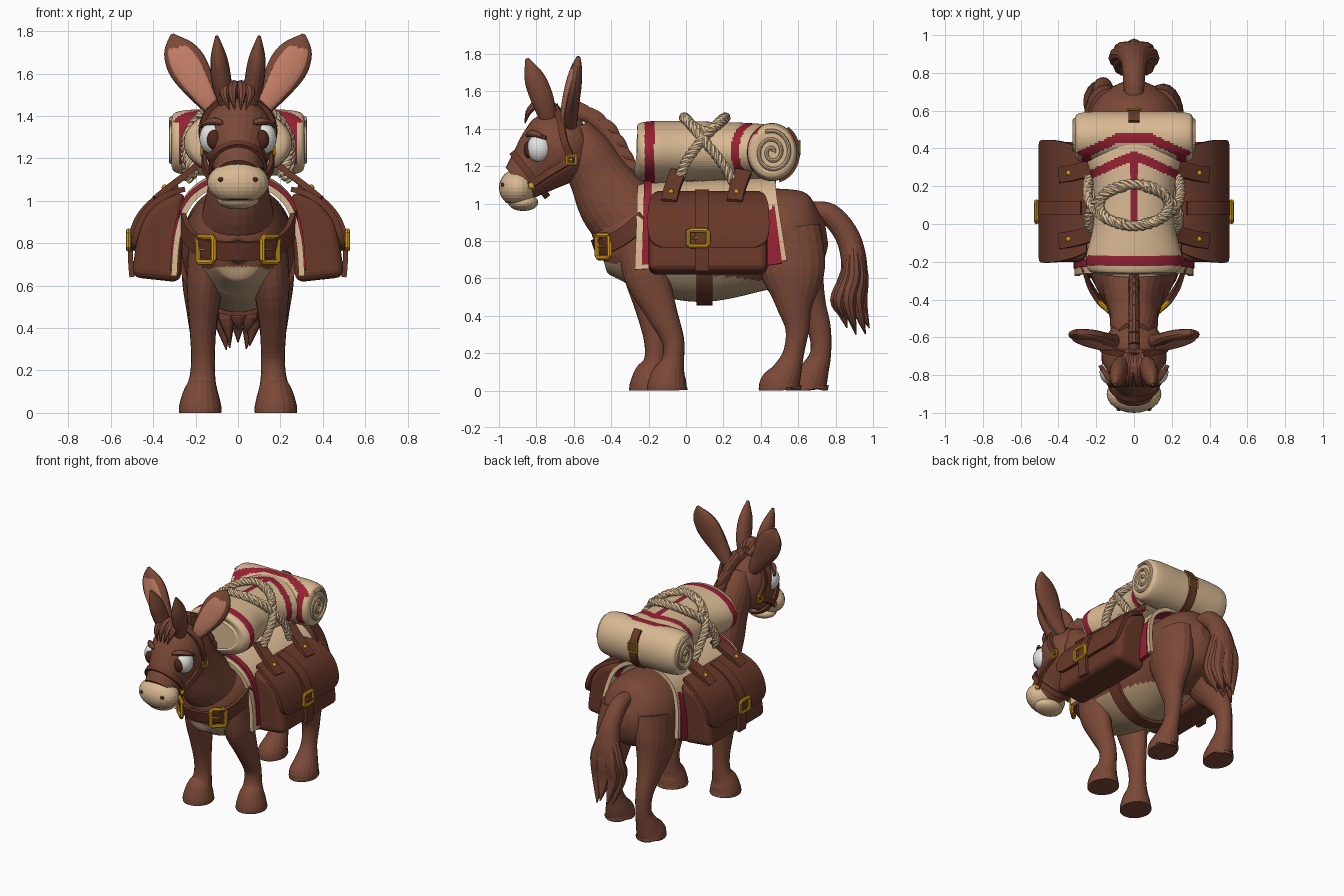
import bpy, bmesh, math, random
from mathutils import Vector as V

random.seed(4)
if "Cube" in bpy.data.objects:
    bpy.data.objects.remove(bpy.data.objects["Cube"])
X, Y, Z = V((1, 0, 0)), V((0, 1, 0)), V((0, 0, 1))
made = []


def material(name, rgb):
    m = bpy.data.materials.new(name)
    lin = [(c / 255) ** 2.2 for c in rgb] + [1]
    m.use_nodes = True
    m.diffuse_color = lin
    m.node_tree.nodes["Principled BSDF"].inputs["Base Color"].default_value = lin
    return m


fur = material("brown fur", (122, 74, 58))
leather = material("dark leather", (104, 59, 45))
belly = material("pale belly", (184, 154, 120))
cream = material("cream cloth", (216, 184, 146))
red = material("red stripe", (148, 38, 54))
gold = material("gold metal", (212, 154, 28))
white = material("eye white", (228, 228, 226))
pink = material("ear pink", (192, 124, 100))
rope_tan = material("rope tan", (222, 192, 152))
dark = material("dark eye brown", (80, 42, 33))


def finish(name, bm, mats, rule=None):
    bmesh.ops.recalc_face_normals(bm, faces=bm.faces)
    bm.normal_update()
    if rule:
        for f in bm.faces:
            f.material_index = int(rule(f.calc_center_median(), f.normal))
    me = bpy.data.meshes.new(name)
    bm.to_mesh(me)
    bm.free()
    for m in mats:
        me.materials.append(m)
    ob = bpy.data.objects.new(name, me)
    bpy.context.collection.objects.link(ob)
    made.append(ob)
    return ob


def spline(rows, sub, closed=False):
    """Smooth curve through rows of equal-length tuples."""
    rows = [V(r) for r in rows]
    n, out = len(rows), []
    for i in range(n if closed else n - 1):
        pick = lambda k: rows[k % n] if closed else rows[max(0, min(n - 1, k))]
        p, a, b, q = (pick(i + k) for k in (-1, 0, 1, 2))
        for j in range(sub):
            t = j / sub
            out.append(a + (b - p) * (t / 2) + (p * 2 - a * 5 + b * 4 - q) * (t * t / 2)
                       + (a * 3 - p - b * 3 + q) * (t ** 3 / 2))
    return out if closed else out + [rows[-1]]


def sweep(name, rows, mats, side=X, n=16, sub=5, box=False, closed=False, rule=None):
    """Loft rings through (x, y, z, half width, half depth); width runs along side."""
    rows = spline(rows, sub, closed)
    pts = [V(r[:3]) for r in rows]
    last = len(pts) - 1
    bm, rings, u = bmesh.new(), [], side.copy()
    for i, r in enumerate(rows):
        nxt = pts[(i + 1) % len(pts)] if closed else pts[min(i + 1, last)]
        prv = pts[i - 1] if closed else pts[max(i - 1, 0)]
        t = (nxt - prv).normalized()
        u = (u - t * u.dot(t)).normalized()
        v = t.cross(u)
        if box:
            shape = [(1, 1), (-1, 1), (-1, -1), (1, -1)]
        else:
            shape = [(math.cos(k * math.tau / n), math.sin(k * math.tau / n)) for k in range(n)]
        ring = []
        for c, s in shape:
            p = pts[i] + u * c * r[3] + v * s * r[4]
            p.z = max(p.z, 0)
            ring.append(bm.verts.new(p))
        rings.append(ring)
    k = len(rings[0])
    for i in range(len(rings) if closed else last):
        a, b = rings[i], rings[(i + 1) % len(rings)]
        for j in range(k):
            bm.faces.new((a[j], a[(j + 1) % k], b[(j + 1) % k], b[j]))
    if not closed:
        bm.faces.new(rings[0])
        bm.faces.new(rings[-1])
    return finish(name, bm, mats if isinstance(mats, list) else [mats], rule)


def strap(name, pts, w, side, t=.012, closed=False):
    return sweep(name, [(*p, w, t) for p in pts], leather, side, box=True, closed=closed, sub=6)


def ball(name, c, r, mat):
    bm = bmesh.new()
    bmesh.ops.create_uvsphere(bm, u_segments=24, v_segments=16, radius=1)
    for v in bm.verts:
        v.co = V(c) + V([a * b for a, b in zip(v.co, r)])
    return finish(name, bm, [mat])


def slab(name, profile, y0, y1, mat, bevel):
    """Extrude an x-z profile along y and round its edges."""
    bm = bmesh.new()
    face = bm.faces.new([bm.verts.new((x, y0, z)) for x, z in profile])
    new = bmesh.ops.extrude_face_region(bm, geom=[face])["geom"]
    bmesh.ops.translate(bm, verts=[g for g in new if isinstance(g, bmesh.types.BMVert)], vec=(0, y1 - y0, 0))
    bmesh.ops.recalc_face_normals(bm, faces=bm.faces)
    bmesh.ops.bevel(bm, geom=bm.edges[:], offset=bevel, segments=4, affect='EDGES', profile=.5)
    return finish(name, bm, [mat])


def buckle(name, c, u, v, w, h, r=.013):
    c = V(c)
    corners = [c + u * (w * a) + v * (h * b) for a, b in ((1, .8), (.8, 1), (-.8, 1), (-1, .8), (-1, -.8), (-.8, -1), (.8, -1), (1, -.8))]
    sweep(name, [(*p, r, r) for p in corners], gold, u.cross(v), n=8, sub=1, closed=True)
    sweep(name + "_tongue", [(*(c - u * w), r * .4, r * .4), (*c, r * .4, r * .4)], gold, v, n=6, sub=1)


def rope(name, pts, closed=False, r=.0135, turns=9):
    core = spline(pts, 16, closed)
    for k in range(3):
        rows = []
        for i, p in enumerate(core):
            t = (core[(i + 1) % len(core)] - core[i]) if i < len(core) - 1 else core[i] - core[i - 1]
            u = t.cross(V((.3, .2, 1))).normalized()
            v = t.normalized().cross(u)
            a = math.tau * (turns * i / len(core) + k / 3)
            rows.append((*(p + (u * math.cos(a) + v * math.sin(a)) * r), r * 1.1, r * 1.1))
        sweep(f"{name}_strand_{k + 1}", rows, rope_tan, V((.5, .4, .8)), n=7, sub=2, closed=closed)


# Body with pale underside
sweep("torso", [(0, -.475, .76, .04, .05), (0, -.44, .77, .13, .15), (0, -.3, .79, .215, .235), (0, -.1, .78, .25, .28),
                (0, .1, .77, .265, .295), (0, .35, .8, .26, .275), (0, .55, .83, .25, .25), (0, .68, .84, .18, .2),
                (0, .75, .85, .06, .07)], [fur, belly], n=96, sub=14,
      rule=lambda c, nn: c.z < .69 - .12 * (c.y + .45) and c.y < .43)
sweep("neck", [(0, -.25, .85, .19, .2), (0, -.38, 1, .155, .195), (0, -.47, 1.15, .13, .16), (0, -.54, 1.28, .125, .14),
               (0, -.6, 1.4, .09, .09)], fur, n=24)

# Head and muzzle
sweep("head", [(0, -.54, 1.41, .04, .05), (0, -.58, 1.385, .12, .13), (0, -.67, 1.31, .17, .2), (0, -.74, 1.25, .157, .185),
               (0, -.82, 1.175, .12, .145), (0, -.89, 1.11, .11, .11)], fur, n=28)
ball("muzzle", (0, -.9, 1.085), (.145, .1, .1), cream)
ball("lower_lip", (0, -.87, 1.005), (.1, .08, .045), cream)
ball("mouth", (0, -.9, 1.01), (.09, .068, .012), dark)
for s, tag in ((1, "left"), (-1, "right")):
    ball(tag + "_nostril", (s * .08, -.978, 1.1), (.014, .012, .011), dark)
    ball(tag + "_eye", (s * .12, -.785, 1.295), (.062, .066, .075), white)
    ball(tag + "_pupil", (s * .112, -.84, 1.288), (.035, .026, .046), dark)
    sweep(tag + "_brow", [(s * .06, -.85, 1.36, .008, .01), (s * .12, -.825, 1.375, .02, .016), (s * .18, -.75, 1.35, .008, .01)], fur, n=10)
    # Wide rear ears with a pale inner face, and narrow front ears
    ear = [(s * .09, -.62, 1.4, .03, .035), (s * .155, -.62, 1.5, .065, .045), (s * .235, -.6, 1.63, .093, .042),
           (s * .285, -.585, 1.72, .07, .03), (s * .31, -.575, 1.785, .008, .01)]
    sweep(tag + "_rear_ear", ear, fur, V((s * .85, 0, -.5)))
    sweep(tag + "_rear_ear_inner", [(x, y - b * .72, z - .01, a * .74, b * .4) for x, y, z, a, b in ear], pink, V((s * .85, 0, -.5)))
    sweep(tag + "_front_ear", [(s * .05, -.73, 1.43, .03, .04), (s * .075, -.765, 1.55, .046, .06), (s * .09, -.81, 1.67, .04, .055),
                               (s * .1, -.85, 1.775, .008, .01)], fur)

# Mane and forelock
crest = [(0, -.66, 1.47), (0, -.56, 1.48), (0, -.44, 1.4), (0, -.36, 1.26), (0, -.28, 1.13), (0, -.23, 1.06)]
sweep("mane", [(*p, .03, .035) for p in crest], fur)
for i, p in enumerate(spline(crest, 2)[1:-2]):
    sweep(f"mane_tuft_{i + 1}", [(0, p.y - .02, p.z + .01, .03, .06), (0, p.y + .04, p.z - .005, .025, .038), (0, p.y + .09, p.z - .045, .003, .003)],
          fur, n=10, sub=4)
for i, x in enumerate((-.05, -.02, .015, .045)):
    sweep(f"forelock_{i + 1}", [(x / 2, -.68, 1.48, .03, .03), (x, -.76, 1.545, .03, .025), (x * 1.3, -.835, 1.5, .02, .018),
                                (x * .8, -.86, 1.43, .003, .003)], fur, n=8)

# Legs: each takes a side, and the y of its shin and hoof
for s, tag, shin, hoof in ((1, "left", -.07, -.1), (-1, "right", -.165, -.195)):
    sweep(tag + "_front_leg", [(s * .13, -.24, .82, .1, .13), (s * .155, -.21, .62, .088, .122), (s * .165, (shin - .2) / 2, .43, .066, .086),
                               (s * .165, shin, .27, .056, .06), (s * .168, shin, .16, .062, .06), (s * .175, hoof + .01, .09, .085, .09),
                               (s * .178, hoof, .03, .1, .105), (s * .178, hoof, 0, .1, .11)], fur, n=20)
for s, tag, d in ((1, "left", 0), (-1, "right", .145)):
    sweep(tag + "_hind_leg", [(s * .13, .53, .85, .12, .19), (s * .155, .57, .64, .11, .175), (s * .165, .58 + d * .5, .46, .075, .1),
                              (s * .165, .595 + d * .8, .33, .056, .064), (s * .165, .575 + d, .2, .052, .056), (s * .17, .54 + d, .1, .075, .08),
                              (s * .175, .505 + d, .03, .092, .11), (s * .175, .505 + d, 0, .092, .115)], fur, n=20)

# Tail with a tuft of strands
sweep("tail", [(0, .66, .96, .05, .05), (0, .77, .94, .058, .06), (0, .865, .82, .07, .065), (0, .9, .66, .1, .07),
               (0, .875, .52, .1, .08), (0, .88, .4, .04, .04)], fur)
for i in range(8):
    a = math.tau * i / 8
    x, y, low = math.cos(a), math.sin(a), random.uniform(.29, .4)
    sweep(f"tail_strand_{i + 1}", [(x * .04, .89 + y * .02, .8, .025, .025), (x * .075, .9 + y * .035, .62, .05, .042),
                                   (x * .08, .87 + y * .06, .48, .048, .042), (x * .055, .91 + y * .07, low, .003, .003)], fur, n=10)

# Saddle blanket with two red stripes
arch = [(-.3, .67), (-.285, .85), (-.235, 1), (-.13, 1.085), (0, 1.11), (.13, 1.085), (.235, 1), (.285, .85), (.3, .67)]
flare = lambda z: max(0, 1.05 - z)
sweep("saddle_blanket", [(x, .11 + .06 * flare(z), z, .37 + .1 * flare(z), .014) for x, z in arch], cream, Y, box=True)
for tag, y, k, w in (("front", -.205, -.03, .02), ("rear", .425, .13, .04)):
    sweep(tag + "_blanket_stripe", [(x * 1.02, y + k * flare(z), z + .004, w, .014) for x, z in arch], red, Y, box=True)


# Striped bedroll: arched stripes on top, bands down the front of the rear roll
def stripes(c, nn):
    ax = abs(c.x)
    one = abs(c.y - .455 + .45 * max(0, ax - .08)) < .027
    two = abs(c.y - .365 + .45 * ax) < .026
    mid = ax < .02 and 0 < c.y < .36
    return c.z > 1.16 and (one or two or mid) and (c.y > .13 or mid) or abs(c.y + .195) < .026


def roll_stripes(c, nn):
    if c.z > 1.37:
        return stripes(c, nn)
    return c.y < .42 and c.z > 1.17 and abs(abs(c.x) - .25) < .025


sweep("bedroll_bundle", [(0, -.265, 1.27, .17, .1), (0, -.25, 1.27, .235, .15), (0, -.18, 1.275, .255, .165), (0, 0, 1.28, .215, .16),
                         (0, .2, 1.28, .215, .155), (0, .34, 1.28, .25, .15), (0, .46, 1.28, .25, .14)], [cream, red], n=72, sub=16, rule=stripes)
roll = [(.313, .1, .115), (.3, .122, .138), (.26, .132, .15), (.2, .135, .155), (.1, .135, .155)]
roll = [(-x, .46, 1.275, a, b) for x, a, b in roll] + [(x, .46, 1.275, a, b) for x, a, b in reversed(roll)]
sweep("bedroll_rear_roll", roll, [cream, red], Y, n=80, sub=8, rule=roll_stripes)
for s, tag in ((1, "left"), (-1, "right")):
    coil = [(s * .312, .46 + math.cos(i * .5) * (.008 + .0033 * i), 1.275 + math.sin(i * .5) * (.01 + .0037 * i), .014, .011) for i in range(30)]
    sweep(tag + "_roll_spiral", coil, cream, n=8, sub=2)
strap("roll_strap", [(0, .46 + math.cos(a) * .142, 1.275 + math.sin(a) * .16) for a in [i * .25 - 1.3 for i in range(10)]], .028, X, .008)
buckle("roll_buckle", (0, .607, 1.3), X, Z, .035, .035, .006)

# Rope lashing, draped over the bundle
drape = lambda x: 1.3 + .16 * math.sqrt(1 - (x / .22) ** 2)
ring = [(math.cos(i * math.tau / 12) * .185, .1 + math.sin(i * math.tau / 12) * .11) for i in range(12)]
rope("rope_ring", [(x, y, drape(x)) for x, y in ring], True, turns=11)
for s, tag in ((1, "left"), (-1, "right")):
    rope(tag + "_rope_a", [(s * .05, .2, drape(.05)), (s * .15, .16, drape(.15)), (s * .228, .07, 1.32), (s * .235, 0, 1.22), (s * .21, -.04, 1.12)], turns=6)
    rope(tag + "_rope_b", [(s * .05, 0, drape(.05)), (s * .15, .03, drape(.15)), (s * .232, .11, 1.32), (s * .245, .19, 1.22), (s * .23, .26, 1.1)], turns=6)

# Saddlebags, flaps, straps and buckles
for s, tag in ((1, "left"), (-1, "right")):
    slab(tag + "_saddlebag", [(s * x, z) for x, z in ((.25, 1.045), (.39, 1.0), (.468, .89), (.502, .64), (.27, .615))], -.2, .435, leather, .042)
    sweep(tag + "_bag_flap", [(s * .25, .12, 1.055, .27, .012), (s * .32, .12, 1.035, .3, .014), (s * .4, .12, .985, .32, .014),
                              (s * .452, .12, .92, .325, .014), (s * .482, .12, .84, .322, .014), (s * .493, .12, .79, .3, .012),
                              (s * .496, .12, .765, .25, .01)], leather, Y, box=True)
    strap(tag + "_bag_strap", [(s * x, .085, z) for x, z in ((.28, 1.065), (.36, 1.03), (.425, .98), (.475, .915), (.504, .83), (.506, .72), (.5, .64))], .038, Y)
    buckle(tag + "_bag_buckle", (s * .516, .065, .815), Y, Z, .053, .042)
    for i, y in enumerate((-.06, .29)):
        strap(f"{tag}_hanger_{i + 1}", [(s * .19, y + .02, 1.17), (s * .25, y, 1.12), (s * .33, y - .02, 1.06), (s * .39, y - .03, 1.01)], .042, Y, .015)
        ball(f"{tag}_hanger_rivet_{i + 1}", (s * .345, y - .02, 1.062), (.015, .015, .015), gold)
    # Bridle cheek straps and rings
    strap(tag + "_cheek_strap", [(s * .122, -.835, 1.095), (s * .158, -.73, 1.165), (s * .155, -.61, 1.235)], .018, Z, .01)
    strap(tag + "_crown_strap", [(s * .155, -.61, 1.235), (s * .172, -.65, 1.33), (s * .135, -.67, 1.43), (0, -.7, 1.52)], .018, Y, .012)
    buckle(tag + "_cheek_ring", (s * .167, -.61, 1.235), Y, Z, .024, .024, .009)
    ball(tag + "_bit_ring", (s * .132, -.825, 1.095), (.012, .018, .018), gold)
    buckle(tag + "_chest_buckle", (s * .152, -.442, .77), V((.74, s * .67, 0)), Z, .05, .06, .014)

strap("noseband", [(math.cos(a) * .13, -.835 - math.sin(a) * .09, 1.155 + math.sin(a) * .115)
                   for a in [i * math.tau / 16 for i in range(16)]], .018, V((0, -.78, -.62)), .008, True)
strap("chest_strap", [(-.27, -.22, .92), (-.232, -.33, .83), (-.15, -.432, .775), (0, -.483, .765), (.15, -.432, .775), (.232, -.33, .83), (.27, -.22, .92)], .045, Z)
strap("girth_strap", [(math.cos(a) * .275, .1, .77 + math.sin(a) * .302) for a in [math.pi + i * math.pi / 10 for i in range(11)]], .043, Y)

# Smooth shading with sharp creases
for ob in bpy.context.view_layer.objects:
    ob.select_set(ob in made)
bpy.context.view_layer.objects.active = made[0]
bpy.ops.object.shade_smooth_by_angle(angle=math.radians(40))
